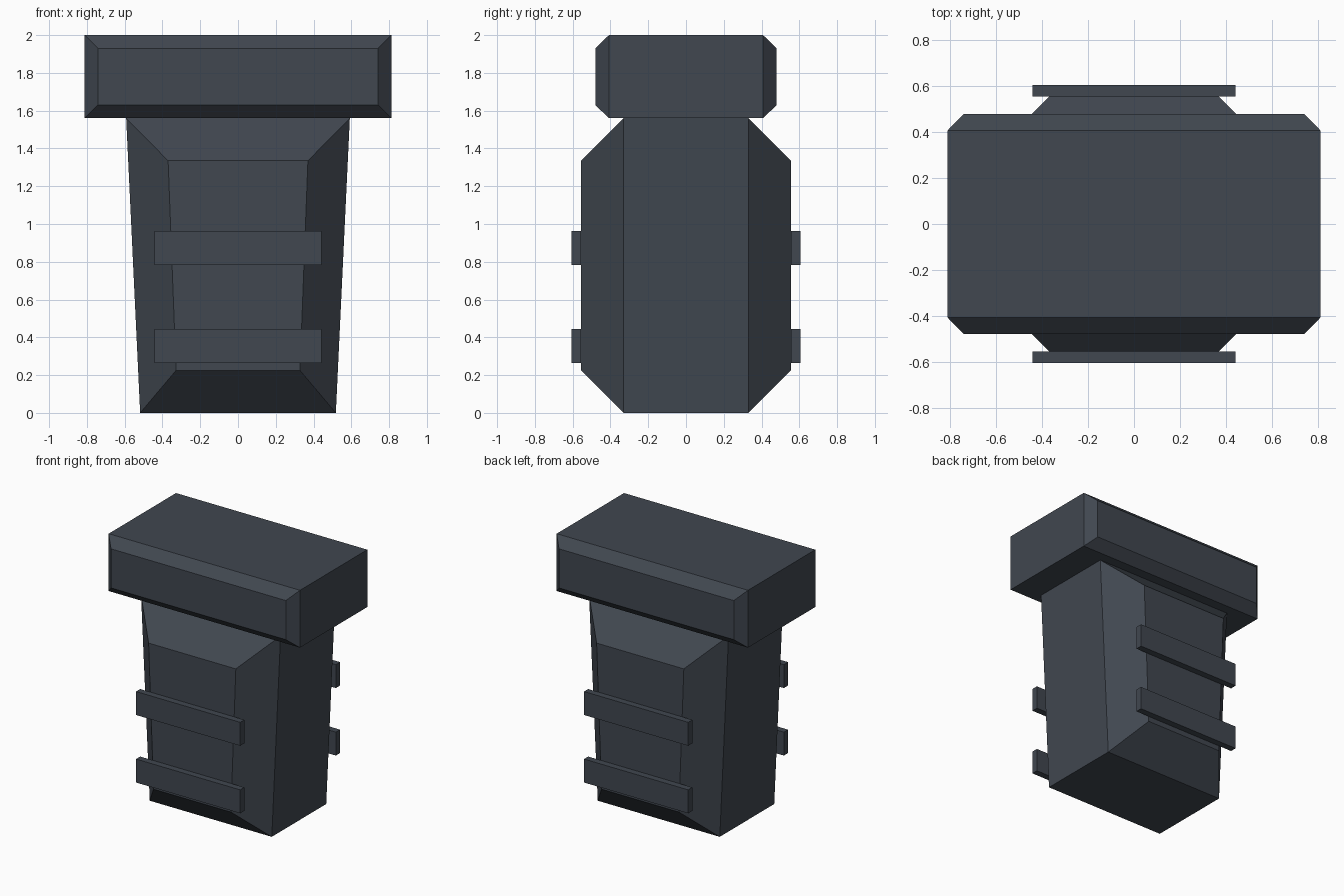
import bpy

cube = bpy.data.objects.get("Cube")
if cube:
    bpy.data.objects.remove(cube, do_unlink=True)

COLOUR = (0.052, 0.063, 0.08, 1)
slate = bpy.data.materials.new("dark_slate")
slate.use_nodes = True
slate.diffuse_color = COLOUR
slate.node_tree.nodes["Principled BSDF"].inputs["Base Color"].default_value = COLOUR


def loft(name, sections):
    """Join upright trapezoids (y, z low, z high, half width low, half width high)."""
    verts, faces = [], []
    for y, low, high, w_low, w_high in sections:
        verts += [(-w_low, y, low), (w_low, y, low), (w_high, y, high), (-w_high, y, high)]
    for s in range(len(sections) - 1):
        for i in range(4):
            j = (i + 1) % 4
            a, b = 4 * s, 4 * s + 4
            faces.append((a + j, a + i, b + i, b + j))
    last = len(verts) - 4
    faces += [(0, 1, 2, 3), (last + 3, last + 2, last + 1, last)]
    mesh = bpy.data.meshes.new(name)
    mesh.from_pydata(verts, [], faces)
    mesh.materials.append(slate)
    obj = bpy.data.objects.new(name, mesh)
    bpy.context.collection.objects.link(obj)
    return obj


def symmetric(front_half):
    """Repeat the front sections behind the centre plane."""
    return front_half + [(-s[0], *s[1:]) for s in reversed(front_half)]


# Tapered body with chamfered front and back panels
loft("tapered_body", symmetric([
    (-0.555, 0.225, 1.335, 0.328, 0.37),
    (-0.33, 0, 1.56, 0.518, 0.592),
]))

# Wide cap with chamfered front and back edges
loft("top_cap", symmetric([
    (-0.48, 1.63, 1.93, 0.742, 0.742),
    (-0.408, 1.56, 2, 0.812, 0.812),
]))

# Two grip bars on each face
for side, y in (("front", -0.605), ("back", 0.555)):
    for level, z in (("lower", 0.265), ("upper", 0.783)):
        loft(f"{side}_{level}_bar", [
            (y, z, z + 0.18, 0.442, 0.442),
            (y + 0.05, z, z + 0.18, 0.442, 0.442),
        ])
